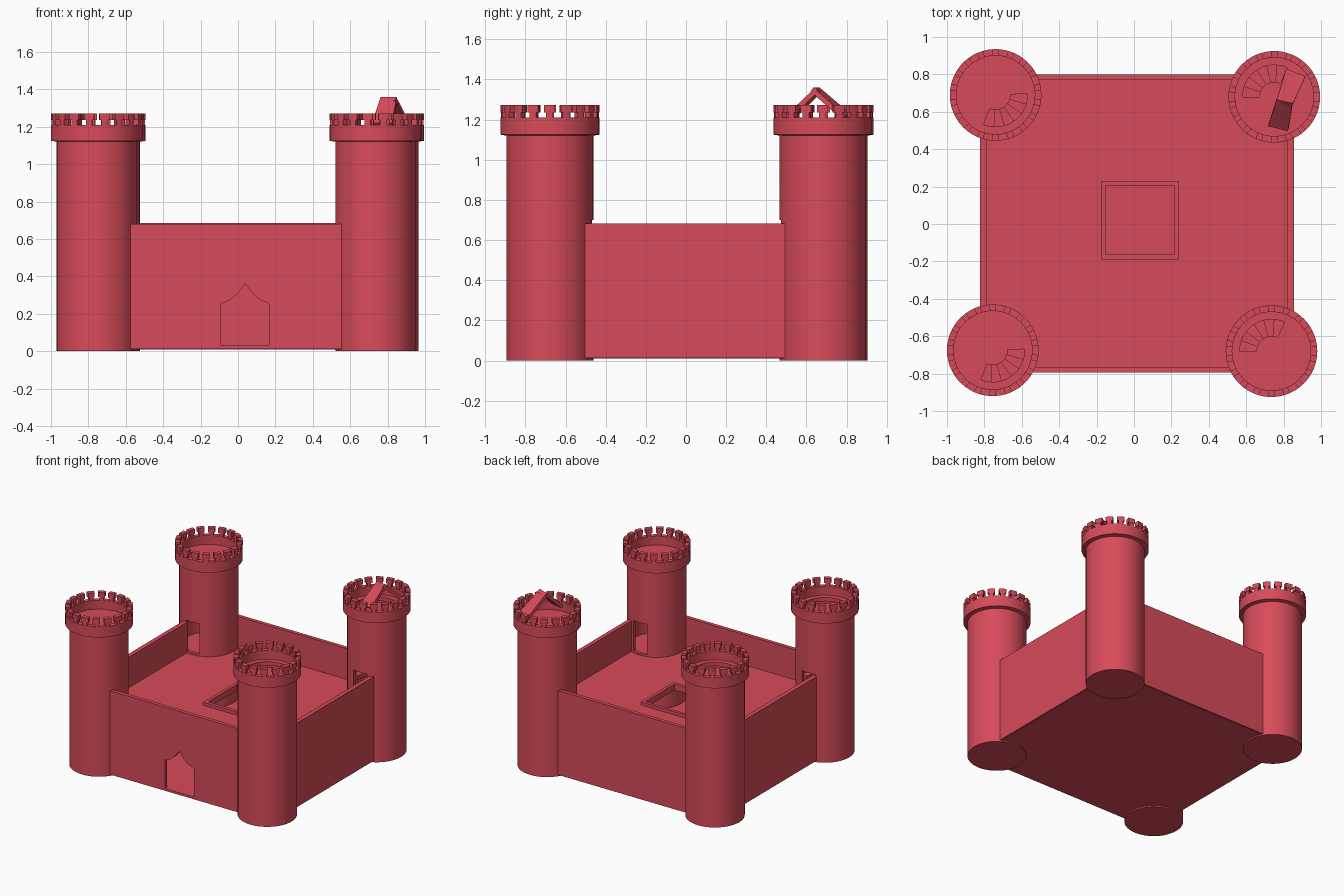
import bpy, bmesh, math
from mathutils import Matrix, Vector

if "Cube" in bpy.data.objects:
    bpy.data.objects.remove(bpy.data.objects["Cube"])

red = bpy.data.materials.new("castle red")
red.diffuse_color = (0.68, 0.07, 0.10, 1)
red.use_nodes = True
red.node_tree.nodes["Principled BSDF"].inputs["Base Color"].default_value = red.diffuse_color


def finish(name, bm, loc=(0, 0, 0), smooth=False):
    bmesh.ops.recalc_face_normals(bm, faces=bm.faces)
    me = bpy.data.meshes.new(name)
    bm.to_mesh(me)
    bm.free()
    me.materials.append(red)
    ob = bpy.data.objects.new(name, me)
    ob.location = loc
    bpy.context.collection.objects.link(ob)
    if smooth:
        shade(ob)
    return ob


def activate(ob):
    bpy.ops.object.select_all(action='DESELECT')
    ob.select_set(True)
    bpy.context.view_layer.objects.active = ob


def shade(ob):
    activate(ob)
    bpy.ops.object.shade_smooth_by_angle(angle=math.radians(30))


def cut(ob, cutter):
    mod = ob.modifiers.new("cut", 'BOOLEAN')
    mod.operation = 'DIFFERENCE'
    mod.solver = 'EXACT'
    mod.object = cutter
    activate(ob)
    bpy.ops.object.modifier_apply(modifier=mod.name)
    bpy.data.objects.remove(cutter)


def box(name, x0, x1, y0, y1, z0, z1, loc=(0, 0, 0)):
    bm = bmesh.new()
    m = Matrix.Translation(((x0 + x1) / 2, (y0 + y1) / 2, (z0 + z1) / 2))
    m = m @ Matrix.Diagonal((x1 - x0, y1 - y0, z1 - z0, 1))
    bmesh.ops.create_cube(bm, size=1, matrix=m)
    return finish(name, bm, loc)


def lathe(name, profile, loc, n=48, smooth=True):
    bm = bmesh.new()
    vs = [bm.verts.new((r, 0, z)) for r, z in profile]
    es = [bm.edges.new(p) for p in zip(vs, vs[1:])]
    bmesh.ops.spin(bm, geom=vs + es, cent=(0, 0, 0), axis=(0, 0, 1),
                   angle=2 * math.pi, steps=n)
    bmesh.ops.remove_doubles(bm, verts=bm.verts, dist=1e-5)
    return finish(name, bm, loc, smooth)


def prism(bm, pts, offset):
    """Extrude a closed outline of 3D points along an offset."""
    f = bm.faces.new([bm.verts.new(p) for p in pts])
    g = bmesh.ops.extrude_face_region(bm, geom=[f], use_keep_orig=True)
    bmesh.ops.translate(bm, vec=offset,
                        verts=[v for v in g['geom'] if isinstance(v, bmesh.types.BMVert)])


def sector(bm, r0, r1, a0, a1, z0, z1, n=2):
    """Annular wedge between two angles in degrees."""
    angs = [math.radians(a0 + (a1 - a0) * i / n) for i in range(n + 1)]
    pts = [(r1 * math.cos(a), r1 * math.sin(a), z0) for a in angs]
    pts += [(r0 * math.cos(a), r0 * math.sin(a), z0) for a in reversed(angs)]
    prism(bm, pts, (0, 0, z1 - z0))


DECK, YARD = 1.14, 0.45
MERLONS, STEPS = 18, 13


def tower(tag, x, y, stair_angle):
    loc = (x, y, 0)
    # shaft with flared collar and sunken deck
    shaft = lathe(tag + "_tower", [(0, 0), (0.215, 0), (0.215, 1.12), (0.245, 1.125),
                                   (0.245, 1.21), (0.21, 1.21), (0.21, DECK), (0, DECK)],
                  loc, smooth=False)
    # hollow stairwell
    cut(shaft, lathe("well_cutter", [(0, YARD), (0.19, YARD), (0.19, 1.11), (0, 1.11)],
                     loc, smooth=False))
    # courtyard doorway, facing the middle of the castle
    s = -1 if y > 0 else 1
    y0, y1 = sorted((s * 0.12, s * 0.26))
    cut(shaft, box("door_cutter", -0.06, 0.06, y0, y1, YARD + 0.005, 0.70, loc))
    # stair opening in the deck
    bm = bmesh.new()
    sector(bm, 0.08, 0.17, stair_angle, stair_angle + 114, 1.08, 1.18, 12)
    cut(shaft, finish("hatch_cutter", bm, loc))
    shade(shaft)
    # spiral stair
    bm = bmesh.new()
    for i in range(STEPS):
        a, z = stair_angle + 19 * i, 1.10 - 0.05 * i
        sector(bm, 0.035, 0.186, a, a + 19.5, z - 0.035, z, 3)
    finish(tag + "_spiral_stair", bm, loc)
    lathe(tag + "_stair_post", [(0, YARD), (0.036, YARD), (0.036, 1.12), (0, 1.12)],
          loc, 16)
    # T-shaped battlements: narrow neck, wide cap
    bm = bmesh.new()
    for i in range(MERLONS):
        a = 360 * i / MERLONS
        sector(bm, 0.212, 0.243, a - 4, a + 4, 1.20, 1.24)
        sector(bm, 0.210, 0.245, a - 6.5, a + 6.5, 1.235, 1.272)
    finish(tag + "_battlements", bm, loc)


tower("front_left", -0.755, -0.675, -112)
tower("front_right", 0.735, -0.68, 66)
tower("back_left", -0.74, 0.69, -112)
tower("back_right", 0.75, 0.68, 66)

# Curtain walls
front = box("front_wall", -0.575, 0.56, -0.795, -0.765, 0.012, 0.68)
box("back_wall", -0.56, 0.57, 0.77, 0.80, 0.012, 0.685)
box("left_wall", -0.823, -0.788, -0.485, 0.495, 0.012, 0.683)
box("right_wall", 0.822, 0.855, -0.505, 0.505, 0.012, 0.683)

# Pointed gateway through the front wall
half = [(0.128, 0.03), (0.128, 0.255), (0.085, 0.272), (0.05, 0.298)]
outline = half + [(0, 0.36)] + [(-u, z) for u, z in reversed(half)]
bm = bmesh.new()
prism(bm, [(0.038 + u, -0.9, z) for u, z in outline], (0, 0.2, 0))
cut(front, finish("gate_cutter", bm))

# Ground floor, and courtyard floor with a square hatch
box("ground_floor", -0.81, 0.845, -0.785, 0.79, 0.01, 0.03)
yard = box("courtyard_floor", -0.80, 0.835, -0.775, 0.78, 0.42, 0.44)
cut(yard, box("yard_cutter", -0.15, 0.215, -0.163, 0.202, 0.3, 0.6))
frame = box("hatch_frame", -0.175, 0.24, -0.19, 0.227, 0.415, 0.465)
cut(frame, box("frame_cutter", -0.15, 0.215, -0.163, 0.202, 0.3, 0.6))


# Two leaning slabs forming a peak on the back right tower
def slab(name, foot, ridge, width):
    a, b = Vector(foot), Vector(ridge)
    along = (b - a).normalized()
    side = along.cross(Vector((0, 0, 1))).normalized() * width / 2
    up = side.cross(along).normalized()
    if up.z > 0:
        up = -up
    bm = bmesh.new()
    prism(bm, [a - side, a + side, b + side * 0.8, b - side * 0.8], up * 0.025)
    finish(name, bm)


slab("leaning_slab_front", (0.77, 0.51, 1.22), (0.805, 0.655, 1.36), 0.11)
slab("leaning_slab_back", (0.865, 0.81, 1.22), (0.805, 0.65, 1.36), 0.11)
